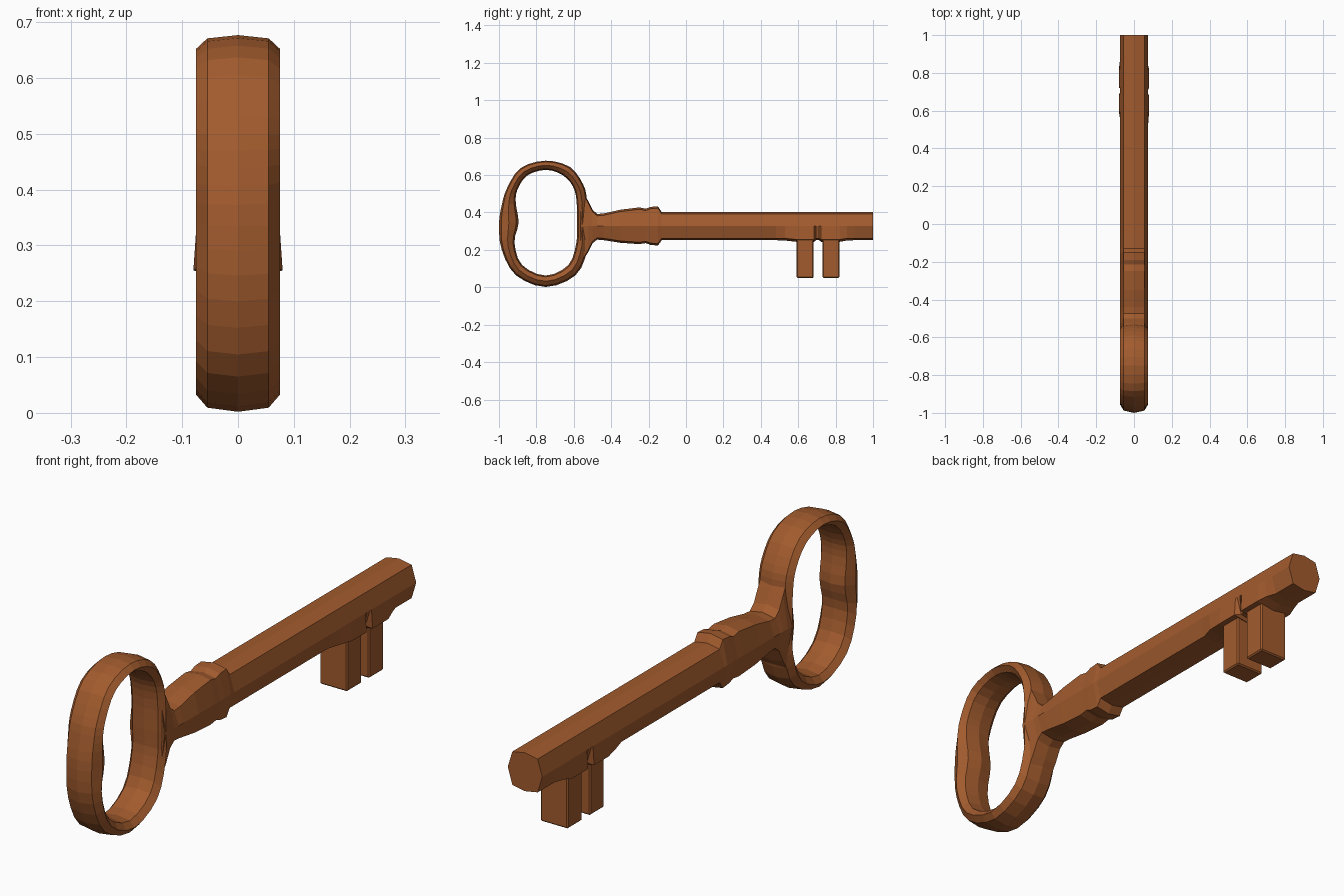
import bpy, bmesh
from mathutils import Vector

if "Cube" in bpy.data.objects:
    bpy.data.objects.remove(bpy.data.objects["Cube"])

mat = bpy.data.materials.new("rusty_bronze")
mat.diffuse_color = (0.36, 0.105, 0.027, 1)
mat.use_nodes = True
mat.node_tree.nodes["Principled BSDF"].inputs["Base Color"].default_value = mat.diffuse_color


def loft(name, rings, closed=False):
    """Skin equal-length closed rings of points; cap the ends unless closed."""
    bm = bmesh.new()
    loops = [[bm.verts.new(p) for p in r] for r in rings]
    n = len(loops)
    for i in range(n if closed else n - 1):
        a, b = loops[i], loops[(i + 1) % n]
        for j in range(len(a)):
            k = (j + 1) % len(a)
            bm.faces.new((a[j], a[k], b[k], b[j]))
    if not closed:
        bm.faces.new(loops[0])
        bm.faces.new(loops[-1])
    return finish(name, bm)


def finish(name, bm):
    bmesh.ops.recalc_face_normals(bm, faces=bm.faces)
    me = bpy.data.meshes.new(name)
    bm.to_mesh(me)
    bm.free()
    me.materials.append(mat)
    ob = bpy.data.objects.new(name, me)
    bpy.context.collection.objects.link(ob)
    return ob


def smooth_loop(pts, steps):
    """Closed Catmull-Rom curve through the points."""
    out, n = [], len(pts)
    for i in range(n):
        a, b, c, d = (Vector(pts[(i + k) % n]) for k in (-1, 0, 1, 2))
        for s in range(steps):
            t = s / steps
            out.append(0.5 * (2 * b + (c - a) * t + (2 * a - 5 * b + 4 * c - d) * t * t
                              + (3 * b - a - 3 * c + d) * t ** 3))
    return out


# Bow: eight-sided section swept between outer and inner outlines (y, z)
outer = [(-.75, .677), (-.885, .637), (-.957, .53), (-.985, .44), (-1.0, .335), (-.985, .2),
         (-.91, .065), (-.75, .002), (-.59, .065), (-.528, .2), (-.525, .335),
         (-.53, .47), (-.55, .55), (-.62, .643)]
inner = [(-.75, .628), (-.85, .597), (-.902, .52), (-.91, .45), (-.895, .345), (-.917, .24),
         (-.877, .12), (-.75, .063), (-.628, .12), (-.586, .24), (-.583, .335),
         (-.585, .46), (-.605, .54), (-.66, .6)]
section = [(0, 0), (.055, .12), (.075, .5), (.055, .88),
           (0, 1), (-.055, .88), (-.075, .5), (-.055, .12)]
rings = []
for o, i in zip(smooth_loop(outer, 3), smooth_loop(inner, 3)):
    rings.append([(x, *o.lerp(i, t)) for x, t in section])
loft("bow", rings, closed=True)

# Shank: neck, collar, shaft and bit roots (y, top, bottom, lower half-width)
LOW = .055
stations = [
    (-.565, .54, .12, LOW), (-.525, .465, .185, LOW), (-.5, .415, .235, LOW),
    (-.475, .392, .255, LOW), (-.44, .395, .252, LOW), (-.35, .415, .238, LOW),
    (-.25, .427, .231, LOW), (-.215, .42, .236, LOW), (-.19, .43, .227, LOW),
    (-.15, .433, .223, LOW), (-.13, .403, .252, LOW),
    (.48, .403, .252, LOW), (.53, .403, .25, .07), (.595, .403, .243, .08), (.685, .403, .243, .08),
    (.695, .403, .252, LOW), (.712, .403, .252, LOW),
    (.722, .403, .243, .08), (.82, .403, .243, .08), (.86, .403, .25, .068), (.9, .403, .252, LOW),
    (1.0, .403, .252, LOW)]
rings = []
for y, top, bot, low in stations:
    lift = .01 if low == LOW else .012
    rings.append([(0, y, top), (.055, y, top - .01), (.075, y, .328), (low, y, bot + lift),
                  (0, y, bot), (-low, y, bot + lift), (-.075, y, .328), (-.055, y, top - .01)])
loft("shank", rings)

# Bit teeth: two lightly bevelled blocks
for name, y0, y1 in (("tooth_rear", .592, .682), ("tooth_front", .73, .82)):
    bm = bmesh.new()
    bmesh.ops.create_cube(bm, size=1)
    for v in bm.verts:
        v.co = (v.co.x * .12, (y0 + y1) / 2 + v.co.y * (y1 - y0), .16 + v.co.z * .22)
    bmesh.ops.bevel(bm, geom=bm.edges[:], offset=.005, segments=1, affect='EDGES')
    finish(name, bm)
